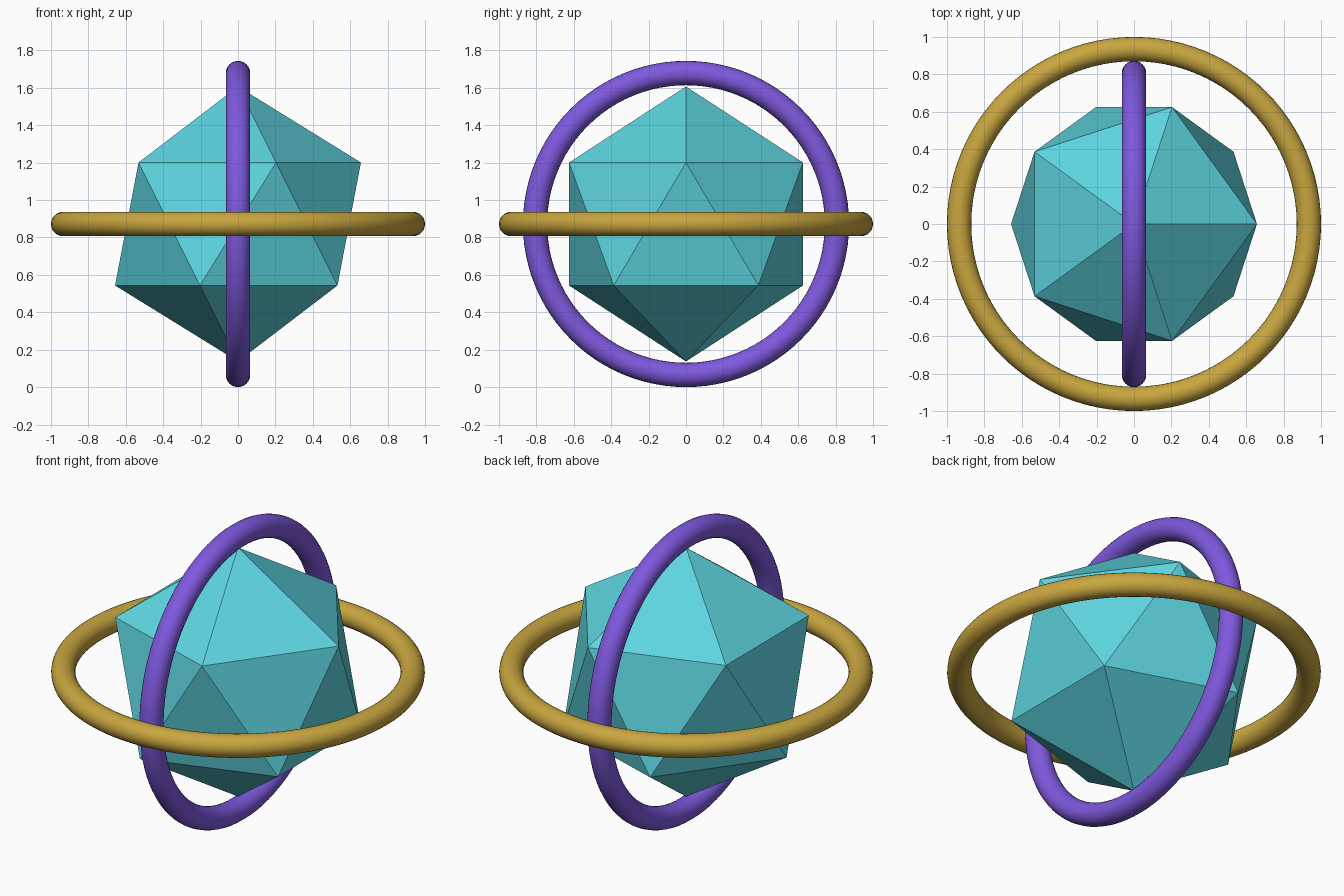
import bpy
import math

default_cube = bpy.data.objects.get("Cube")
if default_cube:
    bpy.data.objects.remove(default_cube, do_unlink=True)

CENTRE = (0, 0, 0.872)
TUBE = 0.065


def make_material(name, rgb):
    mat = bpy.data.materials.new(name)
    mat.use_nodes = True
    colour = (*rgb, 1.0)
    mat.diffuse_color = colour
    mat.node_tree.nodes["Principled BSDF"].inputs["Base Color"].default_value = colour
    return mat


def finish(name, mat):
    obj = bpy.context.object
    obj.name = obj.data.name = name
    obj.data.materials.append(mat)
    return obj


def make_ring(name, outer_radius, rotation, mat):
    bpy.ops.mesh.primitive_torus_add(
        location=CENTRE, rotation=rotation,
        major_radius=outer_radius - TUBE, minor_radius=TUBE,
        major_segments=96, minor_segments=24)
    ring = finish(name, mat)
    bpy.ops.object.shade_smooth()
    return ring


teal = make_material("teal crystal", (0.11, 0.66, 0.74))
gold = make_material("warm gold", (0.58, 0.38, 0.05))
purple = make_material("violet", (0.21, 0.10, 0.73))

# Faceted twenty-sided core
bpy.ops.mesh.primitive_ico_sphere_add(subdivisions=1, radius=0.735, location=CENTRE)
finish("crystal_core", teal)
bpy.ops.object.shade_flat()

# Level outer ring and upright inner ring
make_ring("horizontal_ring", 1.0, (0, 0, 0), gold)
make_ring("vertical_ring", 0.872, (0, math.pi / 2, 0), purple)
